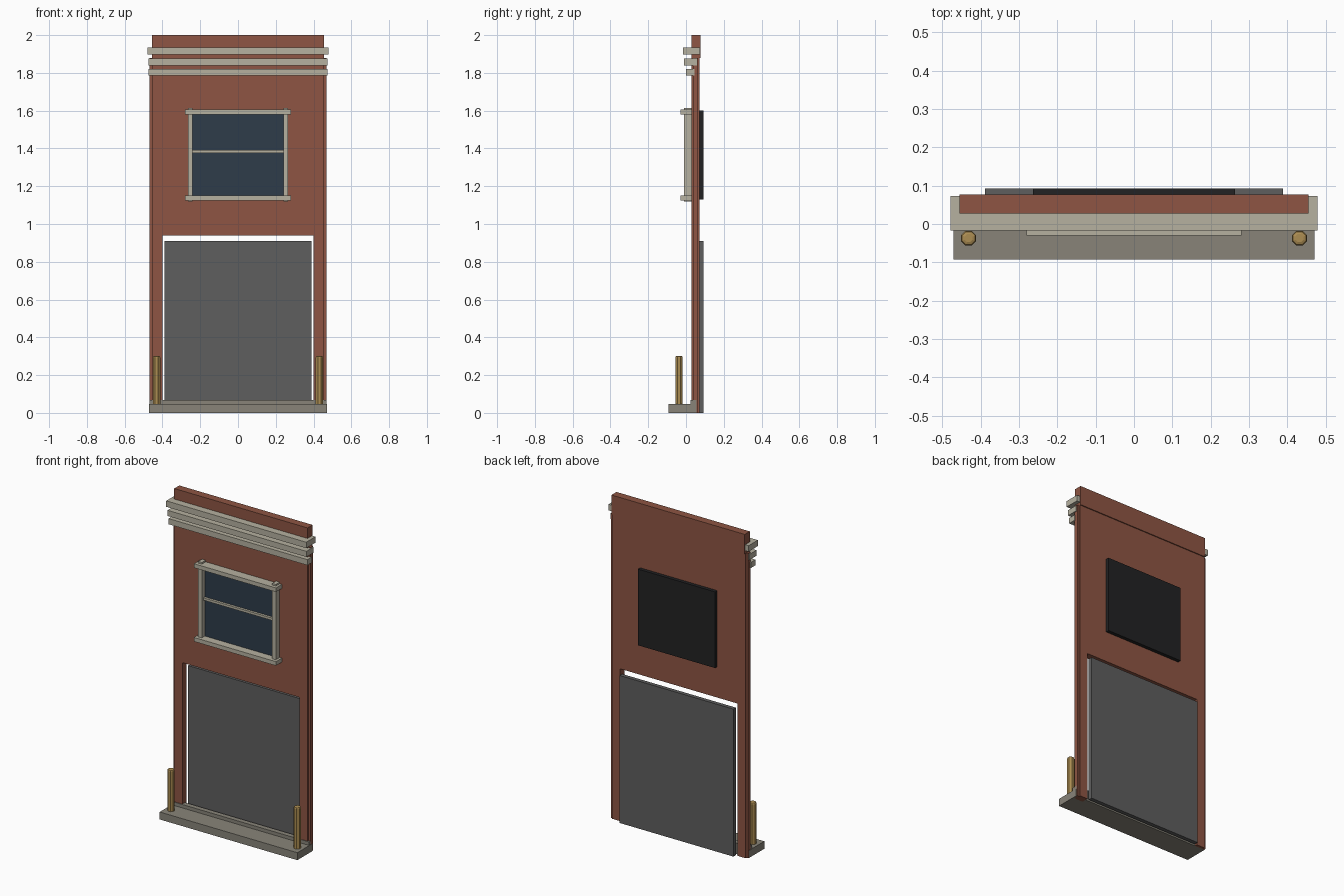
import bpy
import bmesh
import math

cube = bpy.data.objects.get("Cube")
if cube:
    bpy.data.objects.remove(cube, do_unlink=True)


def material(name, srgb):
    # convert 8-bit display values to linear
    rgb = [((c / 255 + 0.055) / 1.055) ** 2.4 for c in srgb]
    mat = bpy.data.materials.new(name)
    mat.use_nodes = True
    mat.diffuse_color = (*rgb, 1)
    mat.node_tree.nodes["Principled BSDF"].inputs["Base Color"].default_value = (*rgb, 1)
    return mat


brick = material("brick red", (142, 85, 67))
trim = material("pale stone", (182, 177, 160))
stone = material("grey stone", (136, 132, 121))
steel = material("dark grey", (94, 94, 94))
glass = material("blue glass", (46, 60, 74))
black = material("black", (34, 34, 35))
brass = material("dull brass", (172, 141, 82))


def add_object(name, bm, mat):
    bmesh.ops.recalc_face_normals(bm, faces=bm.faces)
    mesh = bpy.data.meshes.new(name)
    bm.to_mesh(mesh)
    bm.free()
    mesh.materials.append(mat)
    obj = bpy.data.objects.new(name, mesh)
    bpy.context.collection.objects.link(obj)
    return obj


def box(name, mat, x, y, z):
    """Box spanning the given (low, high) ranges."""
    bm = bmesh.new()
    bmesh.ops.create_cube(bm, size=1)
    for v in bm.verts:
        v.co = [lo + (c + 0.5) * (hi - lo) for c, (lo, hi) in zip(v.co, (x, y, z))]
    return add_object(name, bm, mat)


def wide(name, mat, half, y, z):
    return box(name, mat, (-half, half), y, z)


def extrude_profile(name, mat, points, y):
    """Outline in x and z, given depth along y."""
    bm = bmesh.new()
    face = bm.faces.new([bm.verts.new((px, y[0], pz)) for px, pz in points])
    result = bmesh.ops.extrude_face_region(bm, geom=[face])
    for v in result["geom"]:
        if isinstance(v, bmesh.types.BMVert):
            v.co.y = y[1]
    return add_object(name, bm, mat)


# Wall with doorway, and the parapet above it
half_wall = [(0.40, 0.94), (0.40, 0), (0.455, 0), (0.455, 1.88)]
outline = half_wall + [(-px, pz) for px, pz in reversed(half_wall)]
extrude_profile("wall", brick, outline, (0.028, 0.071))
wide("parapet", brick, 0.455, (0.028, 0.077), (1.88, 2))

# Cornice bands, each deeper than the one below
for label, half, y, z in (
    ("lower", 0.474, (0, 0.045), (1.785, 1.82)),
    ("middle", 0.474, (-0.01, 0.058), (1.84, 1.875)),
    ("upper", 0.478, (-0.017, 0.073), (1.898, 1.935)),
):
    wide(label + "_cornice", trim, half, y, z)

# Window frame, glass and rear panel
wide("window_glass", glass, 0.245, (0.02, 0.028), (1.14, 1.59))
wide("window_sill", trim, 0.28, (-0.03, 0.028), (1.125, 1.15))
wide("window_lintel", trim, 0.28, (-0.03, 0.028), (1.58, 1.605))
wide("window_bar", trim, 0.24, (0.005, 0.022), (1.377, 1.392))
wide("window_back_panel", black, 0.263, (0.071, 0.0925), (1.13, 1.60))

# Door panel, step and threshold
wide("door_panel", steel, 0.388, (0.068, 0.0925), (0, 0.91))
wide("step", stone, 0.47, (-0.0925, 0.055), (0, 0.046))
wide("threshold", stone, 0.468, (0.024, 0.055), (0, 0.067))

# Paired parts: edge strips, window posts and bollards
for side, s in (("left", 1), ("right", -1)):
    box(side + "_edge_strip", brick, sorted((s * 0.45, s * 0.468)), (0.038, 0.064), (0, 1.88))
    box(side + "_window_post", trim, sorted((s * 0.24, s * 0.265)), (-0.01, 0.028), (1.118, 1.615))

    bm = bmesh.new()
    bmesh.ops.create_cone(bm, cap_ends=True, segments=8, radius1=0.021, radius2=0.021, depth=0.256)
    top = [e for e in bm.edges if all(v.co.z > 0 for v in e.verts)]
    bmesh.ops.bevel(bm, geom=top, offset=0.009, segments=2, profile=0.5, affect="EDGES")
    bollard = add_object(side + "_bollard", bm, brass)
    bollard.location = (s * 0.431, -0.037, 0.174)
    bollard.rotation_euler.z = math.pi / 8
